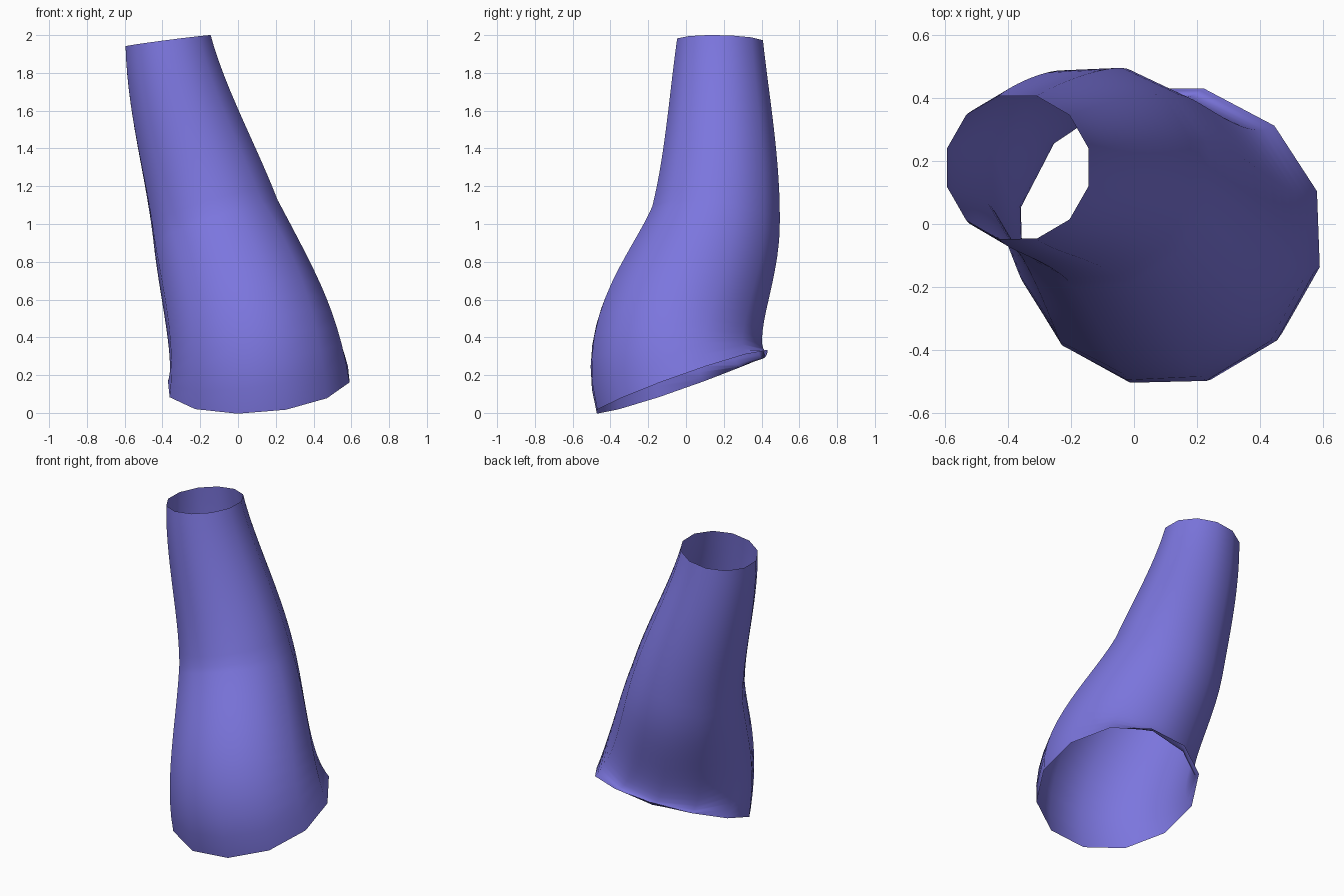
import bpy, bmesh, math
from mathutils import Vector
from mathutils.geometry import interpolate_bezier

if "Cube" in bpy.data.objects:
    bpy.data.objects.remove(bpy.data.objects["Cube"])

SIDES = 12
STEPS = 14

# Centre line: position, tangent direction, radius, twist in degrees
stations = [
    (Vector((0.11, -0.02, 0.165)), Vector((-0.08, -0.355, 1.0)), 0.495, 17),
    (Vector((-0.12, 0.155, 1.03)), Vector((-0.26, 0.12, 1.0)), 0.352, 16),
    (Vector((-0.37, 0.18, 1.97)), Vector((-0.13, 0.02, 1.0)), 0.235, 15),
]


def add_ring(bm, centre, tangent, radius, twist):
    """Ring of vertices square to the centre line."""
    n = tangent.normalized()
    u = (Vector((1, 0, 0)) - n * n.x).normalized()
    v = n.cross(u)
    ring = []
    for i in range(SIDES):
        a = math.radians(twist) + math.tau * i / SIDES
        ring.append(bm.verts.new(centre + radius * (math.cos(a) * u + math.sin(a) * v)))
    return ring


# Sample the path with its radius and twist
samples = []
for (p0, d0, r0, w0), (p1, d1, r1, w1) in zip(stations, stations[1:]):
    k = (p1.z - p0.z) / 3
    pts = interpolate_bezier(p0, p0 + d0 * k, p1 - d1 * k, p1, STEPS + 1)
    for j, p in enumerate(pts):
        if samples and j == 0:
            continue
        t = j / STEPS
        c1, c2 = p0 + d0 * k, p1 - d1 * k
        tangent = (c1 - p0) * (1 - t) ** 2 + (c2 - c1) * 2 * t * (1 - t) + (p1 - c2) * t ** 2
        samples.append((p, tangent, r0 + (r1 - r0) * t, w0 + (w1 - w0) * t))

# Open bent sleeve
bm = bmesh.new()
rings = [add_ring(bm, *s) for s in samples]
for lo, hi in zip(rings, rings[1:]):
    for i in range(SIDES):
        j = (i + 1) % SIDES
        bm.faces.new((lo[i], lo[j], hi[j], hi[i])).smooth = True
mesh = bpy.data.meshes.new("tapered_sleeve")
bm.to_mesh(mesh)
bm.free()

sleeve = bpy.data.objects.new("tapered_sleeve", mesh)
bpy.context.collection.objects.link(sleeve)

# Violet cloth colour
mat = bpy.data.materials.new("violet")
mat.diffuse_color = (0.2, 0.18, 0.73, 1)
mat.use_nodes = True
mat.node_tree.nodes["Principled BSDF"].inputs["Base Color"].default_value = mat.diffuse_color
mesh.materials.append(mat)
